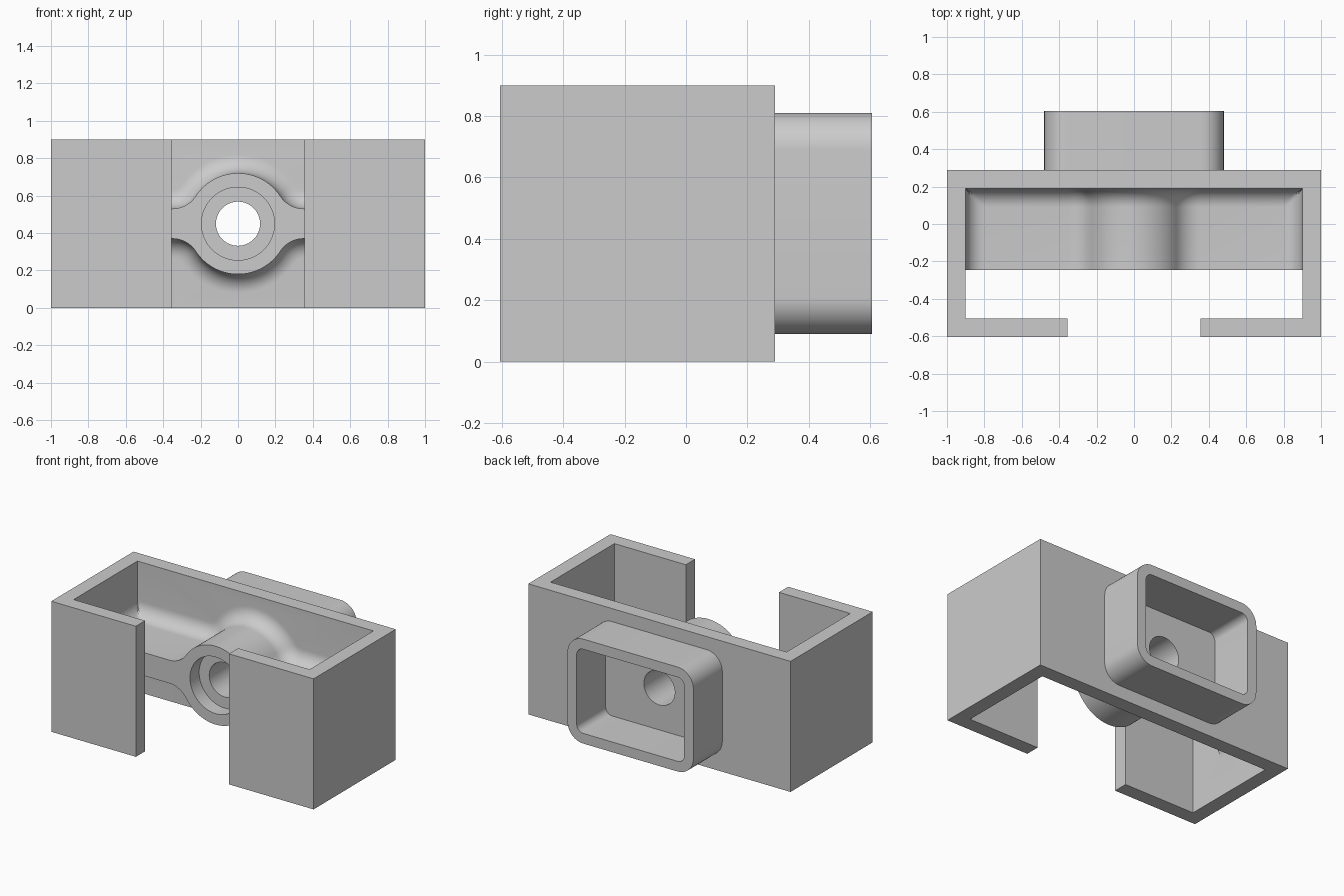
import bpy, bmesh
from math import sin, cos, pi, sqrt
from mathutils import Vector

if "Cube" in bpy.data.objects:
    bpy.data.objects.remove(bpy.data.objects["Cube"])

YF, YB, YT = -0.605, 0.29, 0.605   # lip front, back wall outside, socket end
ZC, FIL = 0.45, 0.1                # boss axis height, rib fillet radius
WX, WY = 0.9, YB - 0.1             # inner faces of the side and back walls


def make(name, bm):
    bmesh.ops.recalc_face_normals(bm, faces=bm.faces)
    me = bpy.data.meshes.new(name)
    bm.to_mesh(me)
    bm.free()
    ob = bpy.data.objects.new(name, me)
    bpy.context.collection.objects.link(ob)
    return ob


def prism(name, pts, direction):
    bm = bmesh.new()
    face = bm.faces.new([bm.verts.new(p) for p in pts])
    ext = bmesh.ops.extrude_face_region(bm, geom=[face])
    verts = [v for v in ext["geom"] if isinstance(v, bmesh.types.BMVert)]
    bmesh.ops.translate(bm, verts=verts, vec=Vector(direction))
    if face.is_valid and len(bm.faces) < len(pts) + 2:
        bm.faces.new([v for v in face.verts])
    return make(name, bm)


def rounded(name, hx, hz, r, y0, y1, n=12):
    pts = []
    for k, (sx, sz) in enumerate([(1, 1), (-1, 1), (-1, -1), (1, -1)]):
        for i in range(n + 1):
            a = pi / 2 * (k + i / n)
            pts.append((sx * (hx - r) + r * cos(a), y0, ZC + sz * (hz - r) + r * sin(a)))
    return prism(name, pts, (0, y1 - y0, 0))


def cylinder(name, r, y0, y1, n=64):
    pts = [(r * cos(2 * pi * i / n), y0, ZC + r * sin(2 * pi * i / n)) for i in range(n)]
    return prism(name, pts, (0, y1 - y0, 0))


def boolean(target, other, op):
    mod = target.modifiers.new(op, 'BOOLEAN')
    mod.operation, mod.solver, mod.object = op, 'EXACT', other
    bpy.context.view_layer.objects.active = target
    bpy.ops.object.modifier_apply(modifier=mod.name)
    bpy.data.objects.remove(other)


def fillet(s):
    """Height of a concave quarter round at distance s from a wall."""
    if s >= FIL:
        return 0.0
    s = max(s, 0.0)
    return FIL - sqrt(max(0.0, FIL**2 - (FIL - s)**2))


def half_height(x, d):
    """Rib outline: boss circle blended into flat arms, grown outward by d."""
    x, R, r, cx = abs(x), 0.27 + d, 0.15 - d, 0.3514
    if x < cx * R / 0.42:
        h = sqrt(R * R - x * x)
    elif x < cx:
        h = 0.23 - sqrt(max(0.0, r * r - (cx - x)**2))
    else:
        h = 0.08 + d
    return max(h, 0.08 + fillet(WX - x))


def rib(name):
    steps = [FIL * (1 - sin(pi / 2 * i / 10)) for i in range(11)]
    # quarter-round spacing near walls: fine where the curve is steep
    steps = [FIL * (1 - cos(pi / 2 * (1 - i / 10))) for i in range(11)]
    half = [0.3514 * i / 36 for i in range(37)] + [WX - s for s in steps] + [WX + 0.05]
    xs = [-x for x in reversed(half[1:])] + half
    ys = [-0.245] + [WY - s for s in steps] + [WY + 0.05]
    bm = bmesh.new()
    loops = []
    for y in ys:
        d = fillet(WY - y)
        up = [bm.verts.new((x, y, ZC + half_height(x, d))) for x in xs]
        dn = [bm.verts.new((x, y, ZC - half_height(x, d))) for x in reversed(xs)]
        loops.append(up + dn)
    n = len(loops[0])
    for a, b in zip(loops, loops[1:]):
        for i in range(n):
            bm.faces.new((a[i], a[(i + 1) % n], b[(i + 1) % n], b[i]))
    bm.faces.new(loops[0])
    bm.faces.new(loops[-1])
    return make(name, bm)


# C-shaped channel with two front lips
right = [(1, YB), (1, YF), (0.355, YF), (0.355, YF + 0.1), (WX, YF + 0.1), (WX, WY)]
outline = right + [(-x, y) for x, y in reversed(right)]
body = prism("channel_bracket", [(x, y, 0) for x, y in outline], (0, 0, 0.9))

# Rectangular socket on the back
boolean(body, rounded("socket_outer", 0.48, 0.36, 0.12, YB - 0.05, YT), 'UNION')
boolean(body, rounded("socket_cut", 0.41, 0.29, 0.05, YB, YT + 0.1), 'DIFFERENCE')

# Filleted rib with central boss, counterbore and through hole
boolean(body, rib("boss_rib"), 'UNION')
boolean(body, cylinder("counterbore_cut", 0.195, -0.4, -0.145), 'DIFFERENCE')
boolean(body, cylinder("hole_cut", 0.118, -0.45, 0.45), 'DIFFERENCE')

# Smooth rounds, crisp edges
bpy.ops.object.select_all(action='DESELECT')
body.select_set(True)
bpy.context.view_layer.objects.active = body
bpy.ops.object.shade_smooth_by_angle(angle=pi / 6)
